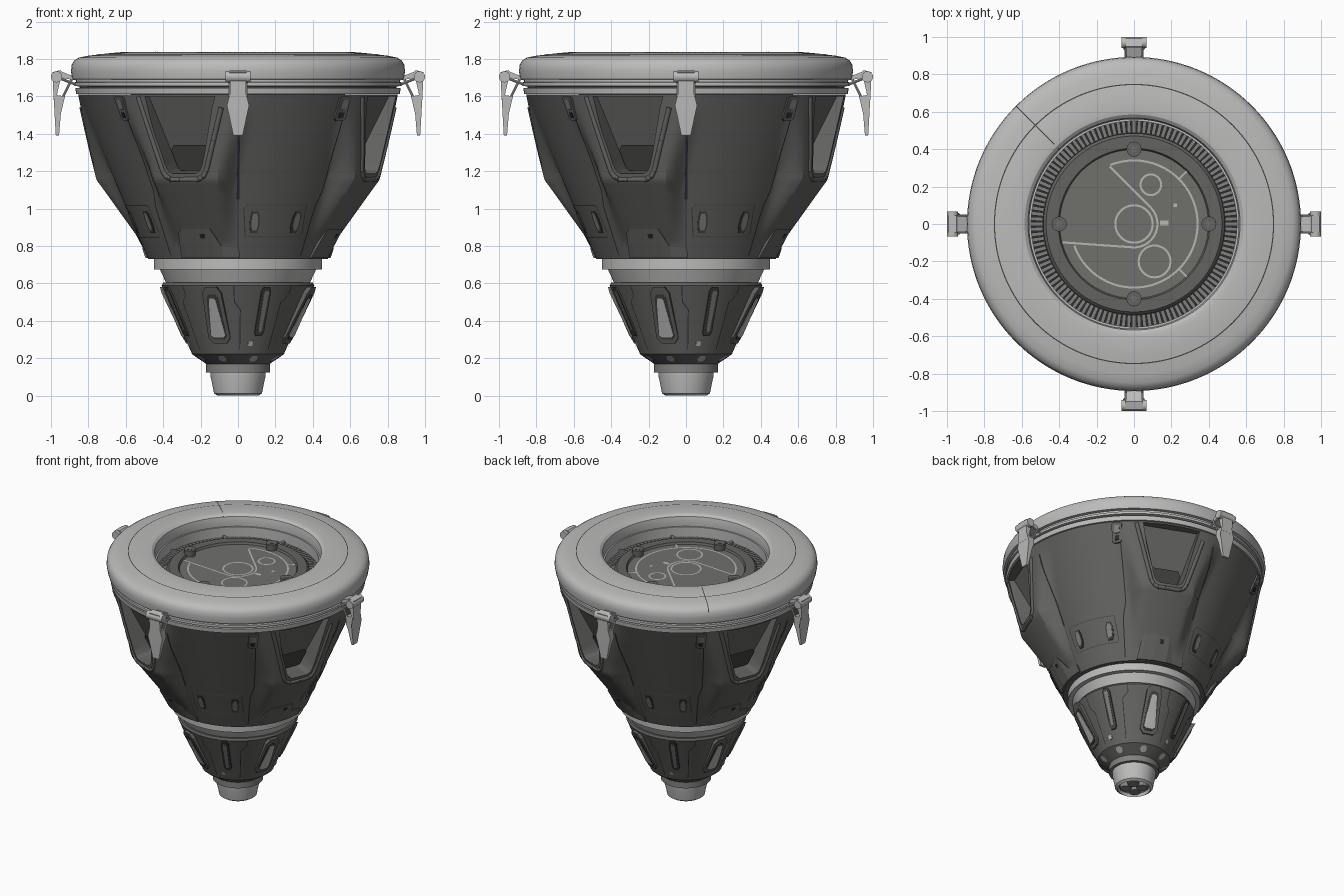
import bpy, bmesh
from math import sin, cos, radians, pi, sqrt
from mathutils import Vector, Matrix

if "Cube" in bpy.data.objects:
    bpy.data.objects.remove(bpy.data.objects["Cube"], do_unlink=True)


def material(name, r, g, b):
    m = bpy.data.materials.new(name)
    m.use_nodes = True
    m.diffuse_color = (r, g, b, 1)
    m.node_tree.nodes["Principled BSDF"].inputs["Base Color"].default_value = (r, g, b, 1)
    return m


LIGHT = material("light_grey", .50, .50, .495)
HULL = material("dark_grey", .125, .125, .12)
MID = material("mid_grey", .22, .22, .215)
DISC = material("hatch_grey", .16, .16, .152)
DARK = material("shadow_grey", .055, .055, .053)
BLACK = material("near_black", .025, .025, .028)
LINE = material("pale_line", .48, .48, .45)
SIDES = ("front", "left", "back", "right")


def finish(name, bm, mat, smooth=None, normals=True):
    bmesh.ops.remove_doubles(bm, verts=bm.verts, dist=1e-5)
    if normals:
        bmesh.ops.recalc_face_normals(bm, faces=bm.faces)
    me = bpy.data.meshes.new(name)
    bm.to_mesh(me)
    bm.free()
    me.materials.append(mat)
    if smooth:
        me.shade_smooth()
        me.set_sharp_from_angle(angle=radians(smooth))
    ob = bpy.data.objects.new(name, me)
    bpy.context.collection.objects.link(ob)
    return ob


def repeat(ob, count=4):
    base = ob.name
    for k in range(1, count):
        c = ob.copy()
        c.matrix_world = Matrix.Rotation(2 * pi * k / count, 4, "Z")
        c.name = f"{base}_{SIDES[k]}" if count == 4 else f"{base}_{k + 1}"
        bpy.context.collection.objects.link(c)
    ob.name = base + ("_front" if count == 4 else "_1")


def lathe(name, profile, mat, closed=False, seg=128):
    bm = bmesh.new()
    rings = [[bm.verts.new((r * cos(2 * pi * i / seg), r * sin(2 * pi * i / seg), z))
              for i in range(seg)] for r, z in profile]
    pairs = list(zip(rings, rings[1:])) + ([(rings[-1], rings[0])] if closed else [])
    for a, b in pairs:
        for i in range(seg):
            j = (i + 1) % seg
            bm.faces.new((a[i], a[j], b[j], b[i]))
    return finish(name, bm, mat, 28, normals=False)


def step(t):
    t = max(0, min(1, t))
    return t * t * (3 - 2 * t)


SCOOP = -22  # scoop centre, degrees from the front


def hull_r(a, z):
    """Cone radius with four scoop fairings; a in degrees from the front."""
    d = abs((a - SCOOP + 45) % 90 - 45)
    rise = max(0, min(1, (z - .81) / .34, (1.61 - z) / .45))
    wide = 13 + 7 * step((z - 1.1) / .5)
    return .48 + .426 * (z - .73) + .105 * rise * step((wide + 9 - d) / 9)


def cone_r(a, z):
    return .248 + .44 * (z - .224)


def bevel_r(a, z):
    return .17 + 1.45 * (z - .17)


def on(surf, a, z, off=0):
    r = surf(a, z) + off
    t = radians(a - 90)
    return Vector((r * cos(t), r * sin(t), z))


def strip(name, a, cols, surf, mat, offs=(.004, .004), depth=.008, count=4):
    """Plate following a surface, from columns (bottom u, bottom z, top u, top z)."""
    bm = bmesh.new()
    rows = []
    for u0, z0, u1, z1 in cols:
        col = []
        for d in (0, depth):
            for u, z, o in ((u0, z0, offs[0]), (u1, z1, offs[1])):
                col.append(bm.verts.new(on(surf, a + u / surf(a, z) * 180 / pi, z, o - d)))
        rows.append(col)
    for p, q in zip(rows, rows[1:]):
        for i, j in ((0, 1), (1, 3), (3, 2), (2, 0)):
            bm.faces.new((p[i], q[i], q[j], p[j]))
    for p in (rows[0], rows[-1]):
        bm.faces.new((p[0], p[1], p[3], p[2]))
    repeat(finish(name, bm, mat), count)


def slot(z0, z1, w0, w1, c):
    return [(s * w0, z0 + e, s * w1, z1 - e) for s, e in ((-1, c), (-.6, 0), (.6, 0), (1, c))]


def seam(name, path, surf, mat, width=.007, off=.003):
    """Thin painted ribbon along (degrees, z) points on a surface."""
    bm = bmesh.new()
    for (a0, z0), (a1, z1) in zip(path, path[1:]):
        n = 8
        pts = [on(surf, a0 + (a1 - a0) * i / n, z0 + (z1 - z0) * i / n, off) for i in range(n + 1)]
        for p, q in zip(pts, pts[1:]):
            out = Vector((p.x, p.y, 0)).normalized()
            s = (q - p).cross(out).normalized() * width / 2
            bm.faces.new([bm.verts.new(v) for v in (p + s, p - s, q - s, q + s)])
    repeat(finish(name, bm, mat, normals=False))


def flat_line(name, pts, z=1.693, width=.011):
    bm = bmesh.new()
    pts = [Vector((x, y, z)) for x, y in pts]
    rows = []
    for i, p in enumerate(pts):
        d = (pts[min(i + 1, len(pts) - 1)] - pts[max(i - 1, 0)]).normalized()
        s = Vector((-d.y, d.x, 0)) * width / 2
        rows.append((bm.verts.new(p - s), bm.verts.new(p + s)))
    for (a, b), (c, d) in zip(rows, rows[1:]):
        bm.faces.new((a, c, d, b))
    finish(name, bm, LINE, normals=False)


def arc(x, y, r, a0=0, a1=360, n=48):
    return [(x + r * cos(radians(a0 + (a1 - a0) * i / n)),
             y + r * sin(radians(a0 + (a1 - a0) * i / n))) for i in range(n + 1)]


def rod(bm, p, q, r, seg=12):
    p, q = Vector(p), Vector(q)
    rot = Vector((0, 0, 1)).rotation_difference(q - p).to_matrix().to_4x4()
    bmesh.ops.create_cone(bm, cap_ends=True, segments=seg, radius1=r, radius2=r,
                          depth=(q - p).length, matrix=Matrix.Translation((p + q) / 2) @ rot)


def prism(bm, pts):
    """Side profile of (out, z, half width), facing the front."""
    l, r = [[bm.verts.new((s * w, -o, z)) for o, z, w in pts] for s in (-1, 1)]
    bm.faces.new(l)
    bm.faces.new(r[::-1])
    for i in range(len(pts)):
        j = (i + 1) % len(pts)
        bm.faces.new((l[i], r[i], r[j], l[j]))


# Nozzle, collar, lower cone and neck
lathe("nozzle", [(0, .08), (.105, .08), (.105, .01), (.11, 0), (.128, .012),
                 (.146, .10), (.148, .125)], LIGHT)
lathe("nozzle_well", [(0, .075), (.104, .075), (.104, .02)], DARK)
bm = bmesh.new()
for x, y in arc(0, 0, .056, 45, 315, 3):
    rod(bm, (x, y, .006), (x, y, .085), .038, 20)
finish("nozzle_tubes", bm, MID, 30)
lathe("collar", [(.12, .125), (.17, .125), (.17, .17)], MID)
lathe("lower_cone", [(.15, .17), (.17, .17), (.246, .222), (.248, .228), (.40, .57), (.408, .59),
                     (.40, .605), (.36, .605)], HULL)
lathe("neck", [(.37, .60), (.385, .605), (.42, .68)], LIGHT)
lathe("waist_ring", [(.40, .675), (.45, .675), (.45, .73), (.40, .73)], LIGHT)

# Main hull with scoops cut in
SEG, ROWS = 180, 44
bm = bmesh.new()
rings = [[bm.verts.new(on(hull_r, i * 360 / SEG, .73 + .88 * k / ROWS)) for i in range(SEG)]
         for k in range(ROWS + 1)]
for a, b in zip(rings, rings[1:]):
    for i in range(SEG):
        j = (i + 1) % SEG
        bm.faces.new((a[i], a[j], b[j], b[i]))
bm.faces.new(rings[0][::-1])
bm.faces.new(rings[-1])
hull = finish("main_hull", bm, HULL)


def ramp(z):
    return .62 + .40 * (z - 1.17)


def scoop_point(u, d, z, k=0):
    t = radians(SCOOP - 90 + 90 * k)
    return Vector((d * cos(t) - u * sin(t), d * sin(t) + u * cos(t), z))


half = [(.235, 1.6), (.132, 1.26), (.118, 1.215), (.10, 1.185), (.07, 1.17)]
mouth = [(-u, z) for u, z in half] + half[::-1]
bm = bmesh.new()
for k in range(4):
    outer = [bm.verts.new(scoop_point(u, .97, z, k)) for u, z in mouth]
    inner = [bm.verts.new(scoop_point(u * .82, ramp(z), z + .03 * (1.6 - z) / .43, k)) for u, z in mouth]
    bm.faces.new(outer)
    bm.faces.new(inner[::-1])
    for i in range(len(mouth)):
        j = (i + 1) % len(mouth)
        bm.faces.new((outer[i], inner[i], inner[j], outer[j]))
cutter = finish("scoop_cutter", bm, HULL)
cutter.hide_render = True
cut = hull.modifiers.new("scoops", "BOOLEAN")
cut.object, cut.operation, cut.solver = cutter, "DIFFERENCE", "EXACT"
bpy.context.view_layer.update()
cut_mesh = bpy.data.meshes.new_from_object(hull.evaluated_get(bpy.context.evaluated_depsgraph_get()))
hull.modifiers.clear()
hull.data = cut_mesh
cut_mesh.shade_smooth()
cut_mesh.set_sharp_from_angle(angle=radians(28))
bpy.data.objects.remove(cutter, do_unlink=True)

# Scoop pockets and rims
bm = bmesh.new()
bm.faces.new([bm.verts.new(scoop_point(u, ramp(z) + .008, z))
              for u, z in ((-.08, 1.205), (.08, 1.205), (.108, 1.31), (.09, 1.34), (-.09, 1.34), (-.108, 1.31))])
repeat(finish("scoop_pocket", bm, DARK, normals=False))
bm = bmesh.new()
rim = []
for (u0, z0), (u1, z1) in zip(mouth, mouth[1:]):
    for i in range(6):
        u, z = u0 + (u1 - u0) * i / 6, z0 + (z1 - z0) * i / 6
        u, z = u * 1.07, z - .014 * (1.6 - z) / .43
        a = SCOOP + u / hull_r(SCOOP, z) * 180 / pi
        rim.append(on(hull_r, a, z, -.003))
for p, q in zip(rim, rim[1:]):
    rod(bm, p, q, .014, 10)
repeat(finish("scoop_rim", bm, HULL, 40))

# Hull panels, vents and seams
tab = [(-.15, .735, -.14, .87), (-.12, .735, -.12, .89), (-.04, .735, -.04, .89), (.05, .735, .05, .89),
       (.09, .735, .09, .80), (.18, .735, .18, .785)]
strip("hull_tab", -20, tab, hull_r, HULL, (.012, .008), .02)
strip("tab_stud", -20, slot(.84, .865, .012, .012, .002), hull_r, BLACK, (.015, .015))
for side, a in (("right", 9), ("left", 33)):
    strip(f"oval_frame_{side}", a, slot(.87, .985, .026, .026, .03), hull_r, DARK, (.006, .006))
    strip(f"oval_vent_{side}", a, slot(.882, .973, .017, .017, .025), hull_r, MID, (.009, .009))
seam("vent_panel_outline", [(4, .85), (38, .85), (39, .87), (37, 1.02), (5, 1.02), (3, 1.0), (4, .85)],
     hull_r, DARK, .006)
seam("panel_seam", [(43, .75), (43, 1.0), (45, 1.1), (43, 1.6)], hull_r, BLACK)
seam("latch_seam", [(0, 1.05), (0, 1.53)], hull_r, BLACK, .014)
seam("lower_seam", [(0, .75), (0, 1.05)], hull_r, DARK, .004)
strip("bracket", 42, slot(1.47, 1.60, .032, .036, .01), hull_r, HULL, (.012, .012), .02)
strip("bracket_plate", 42, slot(1.53, 1.58, .018, .018, .004), hull_r, MID, (.016, .016))
strip("bracket_slot", 42, slot(1.485, 1.515, .014, .014, .004), hull_r, BLACK, (.016, .016))

# Lower cone fairings, slits and studs
strip("fairing", -20, slot(.28, .58, .06, .05, .03), cone_r, HULL, (.012, .028), .04)
strip("fairing_recess", -20, slot(.30, .54, .044, .030, .02), cone_r, DARK, (.016, .028))
strip("fairing_vent", -20, slot(.31, .52, .038, .018, .012), cone_r, LIGHT, (.020, .031))
strip("slit_frame", 22, slot(.32, .58, .026, .026, .02), cone_r, DARK, (.008, .012), .02)
strip("slit_vent", 22, slot(.34, .56, .010, .014, .01), cone_r, MID, (.012, .016))
strip("square_stud", 14, slot(.265, .29, .012, .012, .002), cone_r, LIGHT)
seam("cone_seam", [(2, .25), (2, .46), (-3, .5), (-3, .59)], cone_r, BLACK, .005)
seam("cone_panel_edge", [(38, .25), (38, .5), (44, .54), (44, .59)], cone_r, BLACK, .005)
strip("bevel_stud", 22.5, slot(.184, .212, .022, .022, .008), bevel_r, LIGHT, count=8)

# Rim band and padded top ring
lathe("rim_band", [(.80, 1.612), (.865, 1.612), (.87, 1.645), (.80, 1.645)], LIGHT)
lathe("rim_gap", [(.848, 1.64), (.848, 1.665)], DARK)
lathe("top_ring", [(.55, 1.62), (.56, 1.61), (.875, 1.657), (.875, 1.674), (.865, 1.678), (.865, 1.69),
                   (.886, 1.692), (.893, 1.735), (.889, 1.77), (.875, 1.793), (.85, 1.808), (.80, 1.818),
                   (.70, 1.830), (.61, 1.838), (.585, 1.834), (.567, 1.82), (.56, 1.79), (.56, 1.75),
                   (.55, 1.75)], LIGHT, closed=True)
lathe("top_groove", [(.749, 1.8255), (.743, 1.8262)], DARK)
bm = bmesh.new()
edge = [(.565, 1.822), (.61, 1.84), (.70, 1.832), (.80, 1.82), (.85, 1.81), (.876, 1.795), (.891, 1.77)]
pair = [[bm.verts.new((-r / sqrt(2) + s, r / sqrt(2) + s, z)) for s in (-.002, .002)] for r, z in edge]
for a, b in zip(pair, pair[1:]):
    bm.faces.new((a[0], b[0], b[1], a[1]))
finish("top_seam", bm, DARK)

# Ribbed channel around the hatch
lathe("channel_floor", [(.56, 1.63), (.46, 1.63)], BLACK)
bm = bmesh.new()
for i in range(120):
    rot = Matrix.Rotation(2 * pi * i / 120, 4, "Z")
    size = Matrix.Diagonal((.065, .02, .05 if i % 15 else .08, 1))
    bmesh.ops.create_cube(bm, size=1, matrix=rot @ Matrix.Translation((.519, 0, 1.65)) @ size)
finish("channel_ribs", bm, MID)

# Hatch with bolts and painted lines
lathe("hatch_rim", [(.485, 1.625), (.485, 1.69), (.47, 1.705), (.405, 1.705), (.395, 1.685)], HULL)
lathe("hatch_disc", [(.40, 1.69), (0, 1.69)], DISC)
bm = bmesh.new()
rod(bm, (0, -.40, 1.685), (0, -.40, 1.735), .04, 24)
repeat(finish("hatch_bolt", bm, HULL, 30))
bm = bmesh.new()
rod(bm, (0, -.40, 1.731), (0, -.40, 1.738), .016, 16)
repeat(finish("bolt_socket", bm, DISC, 30))
flat_line("hatch_arc", arc(0, 0, .34, 112, -160))
flat_line("hatch_sweep", [(-.13, .307)] + arc(0, 0, .125, 45, -95, 24) + [(-.385, -.098)])
for i, (x, y, r) in enumerate(((0, 0, .10), (.09, .21, .055), (.11, -.20, .085))):
    flat_line(f"hatch_circle_{i + 1}", arc(x, y, r))
for s, side in ((1, "back"), (-1, "front")):
    flat_line(f"hatch_tick_{side}", [(.24, s * .24), (.285, s * .285)])
flat_line("hatch_mark_small", [(.21, .10), (.23, .10)], width=.02)
flat_line("hatch_mark_large", [(.14, .005), (.185, .005)], width=.025)

# Latches at the four quarters
bm = bmesh.new()
prism(bm, [(.925, 1.60, .045), (.985, 1.61, .045), (.983, 1.55, .06), (.981, 1.51, .05), (.974, 1.39, .025),
           (.957, 1.39, .025), (.947, 1.51, .05), (.937, 1.55, .06)])
prism(bm, [(.975, 1.58, .042), (.985, 1.58, .042), (.993, 1.73, .045), (.95, 1.74, .045), (.94, 1.73, .045)])
prism(bm, [(.86, 1.685, .04), (.86, 1.70, .04), (.95, 1.735, .04), (.95, 1.70, .04)])
rod(bm, (-.066, -.97, 1.705), (.066, -.97, 1.705), .03, 20)
for x in (-.045, .045):
    rod(bm, (x, -.89, 1.69), (x, -.935, 1.60), .007, 8)
    rod(bm, (x, -.87, 1.665), (x, -.96, 1.70), .007, 8)
repeat(finish("latch", bm, LIGHT, 30))
